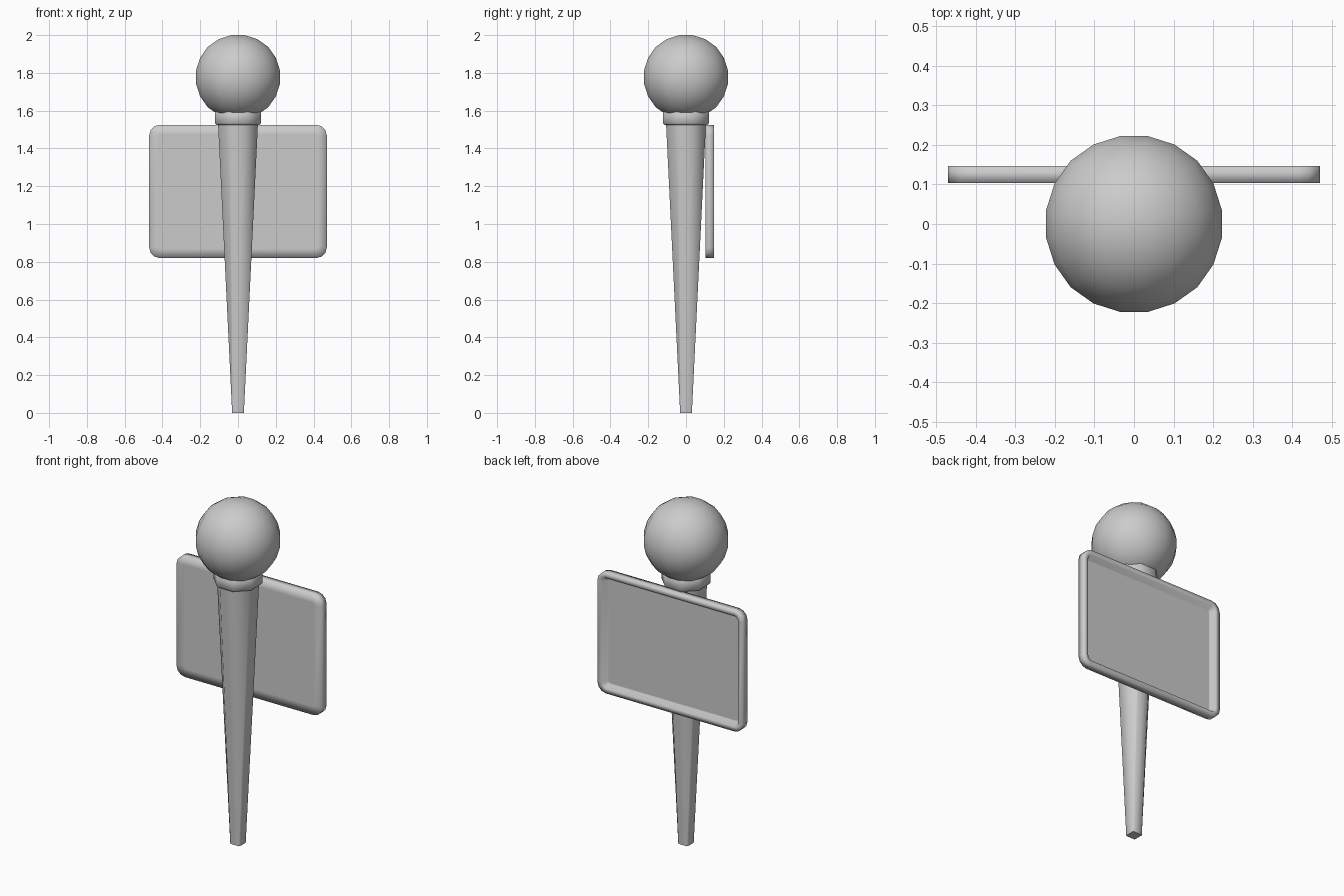
import bpy, bmesh, math
from mathutils import Vector

if "Cube" in bpy.data.objects:
    bpy.data.objects.remove(bpy.data.objects["Cube"])


def finish(name, bm, angle):
    bmesh.ops.recalc_face_normals(bm, faces=bm.faces)
    mesh = bpy.data.meshes.new(name)
    bm.to_mesh(mesh)
    bm.free()
    ob = bpy.data.objects.new(name, mesh)
    bpy.context.collection.objects.link(ob)
    bpy.ops.object.select_all(action='DESELECT')
    ob.select_set(True)
    bpy.context.view_layer.objects.active = ob
    bpy.ops.object.shade_smooth_by_angle(angle=math.radians(angle))
    return ob


def loft(name, rings, angle):
    """Bridge equal-length rings of points and cap both ends."""
    bm = bmesh.new()
    loops = [[bm.verts.new(p) for p in ring] for ring in rings]
    n = len(loops[0])
    for a, b in zip(loops, loops[1:]):
        for i in range(n):
            j = (i + 1) % n
            bm.faces.new((a[i], a[j], b[j], b[i]))
    bm.faces.new(loops[0])
    bm.faces.new(loops[-1])
    return finish(name, bm, angle)


def octagon(half, flat, z):
    """Square of half-width `half` whose corners are cut, leaving flats of half-length `flat`."""
    pts = []
    for k in range(4):
        c, s = math.cos(k * math.pi / 2), math.sin(k * math.pi / 2)
        for t in (-flat, flat):
            pts.append((half * c - t * s, half * s + t * c, z))
    return pts


def panel_ring(inset, y):
    """Rounded rectangle in the XZ plane, shrunk by `inset`."""
    hw, hh, r = 0.47 - inset, 0.3525 - inset, max(0.055 - inset, 0.012)
    pts = []
    for k, (sx, sz) in enumerate(((1, 1), (-1, 1), (-1, -1), (1, -1))):
        for i in range(4):
            a = math.radians(90 * k + 30 * i)
            pts.append((sx * (hw - r) + r * math.cos(a), y,
                        1.1725 + sz * (hh - r) + r * math.sin(a)))
    return pts


T = math.tan(math.pi / 8)

# Tapered shaft: nearly square tip growing into an octagon
loft("shaft", [octagon(0.031, 0.027, 0), octagon(0.106, 0.106 * T, 1.54)], 50)

# Octagonal collar with softened rims
loft("collar", [octagon(r, r * T, z) for r, z in
                ((0.114, 1.525), (0.122, 1.533), (0.122, 1.59), (0.114, 1.6))], 50)

# Ball: cube grid, 5 equal-angle cells per side, pushed out to a sphere
bm = bmesh.new()
bmesh.ops.create_cube(bm, size=2)
bmesh.ops.subdivide_edges(bm, edges=bm.edges[:], cuts=4, use_grid_fill=True)
for v in bm.verts:
    d = Vector([math.tan(c * math.pi / 4) for c in v.co]).normalized()
    v.co = d * 0.2275 + Vector((0, 0, 1.778))
finish("ball", bm, 60)

# Back panel: flat front, raised rim around a shallow recess behind
loft("panel", [panel_ring(i, y) for i, y in
               ((0.05, 0.103), (0, 0.103), (0, 0.147), (0.03, 0.147),
                (0.045, 0.118), (0.052, 0.118))], 120)
